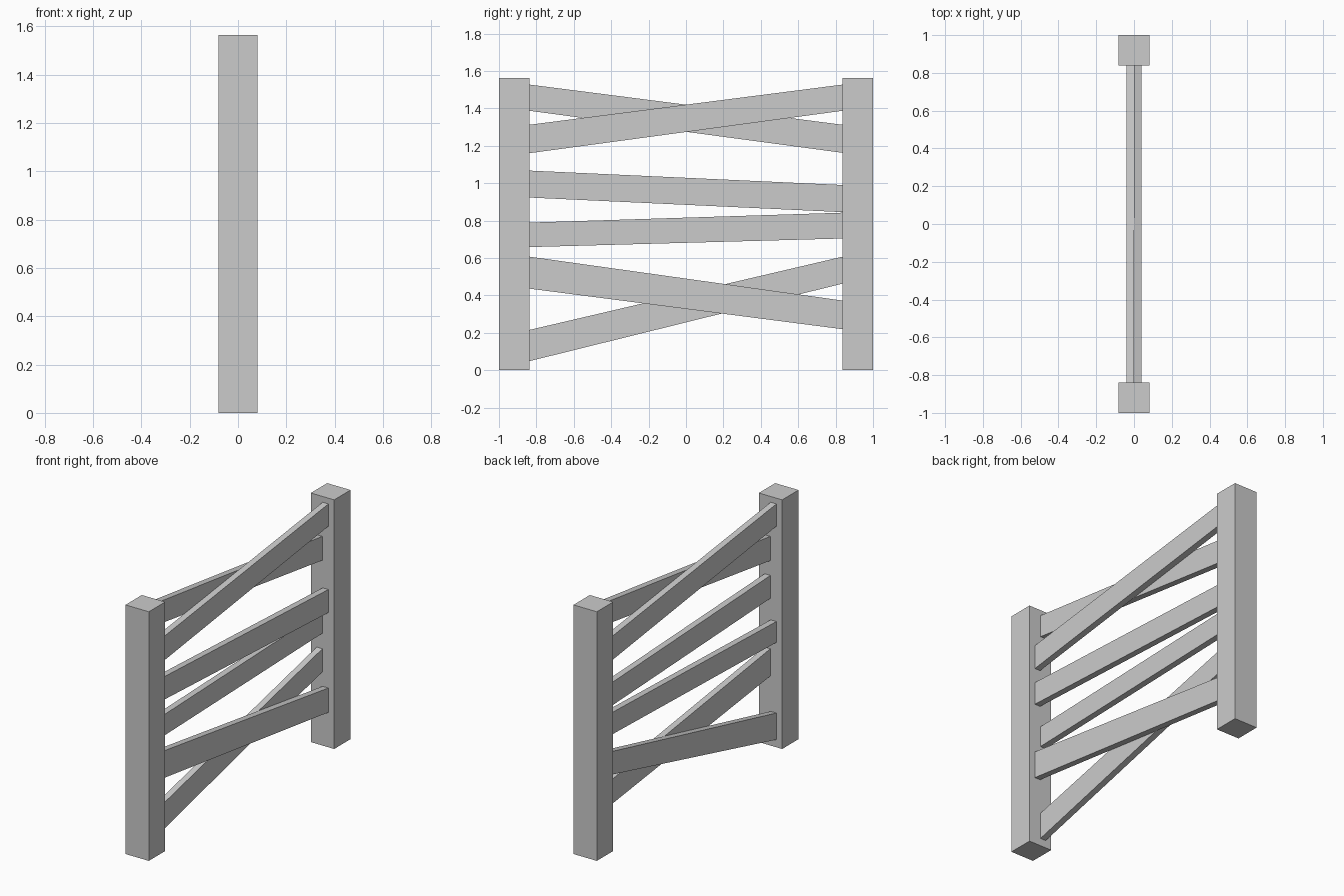
import bpy, bmesh

if "Cube" in bpy.data.objects:
    bpy.data.objects.remove(bpy.data.objects["Cube"])

POST = 0.162      # post width
HEIGHT = 1.563
INNER = 1 - POST  # inner face of the posts


def prism(name, profile, x0, x1):
    """Extrude a (y, z) profile from x0 to x1."""
    bm = bmesh.new()
    face = bm.faces.new([bm.verts.new((x0, y, z)) for y, z in profile])
    new = bmesh.ops.extrude_face_region(bm, geom=[face])["geom"]
    verts = [v for v in new if isinstance(v, bmesh.types.BMVert)]
    bmesh.ops.translate(bm, verts=verts, vec=(x1 - x0, 0, 0))
    bmesh.ops.recalc_face_normals(bm, faces=bm.faces)
    mesh = bpy.data.meshes.new(name)
    bm.to_mesh(mesh)
    bm.free()
    obj = bpy.data.objects.new(name, mesh)
    bpy.context.collection.objects.link(obj)
    return obj


# Square posts at both ends
for name, s in (("left_post", -1), ("right_post", 1)):
    prism(name, [(s * INNER, 0), (s, 0), (s, HEIGHT), (s * INNER, HEIGHT)],
          -POST / 2, POST / 2)

# Crooked planks: side of the fence, left bottom/top z, right bottom/top z
planks = {
    "top_plank_near": (1, 1.16, 1.312, 1.387, 1.527),
    "top_plank_far": (-1, 1.387, 1.527, 1.162, 1.312),
    "upper_middle_plank": (1, 0.923, 1.067, 0.845, 0.99),
    "lower_middle_plank": (-1, 0.658, 0.789, 0.704, 0.842),
    "bottom_plank_near": (1, 0.436, 0.607, 0.219, 0.372),
    "bottom_plank_far": (-1, 0.048, 0.215, 0.463, 0.607),
}
for name, (side, lb, lt, rb, rt) in planks.items():
    prism(name, [(-INNER, lb), (INNER, rb), (INNER, rt), (-INNER, lt)],
          side * 0.001, side * 0.041)
